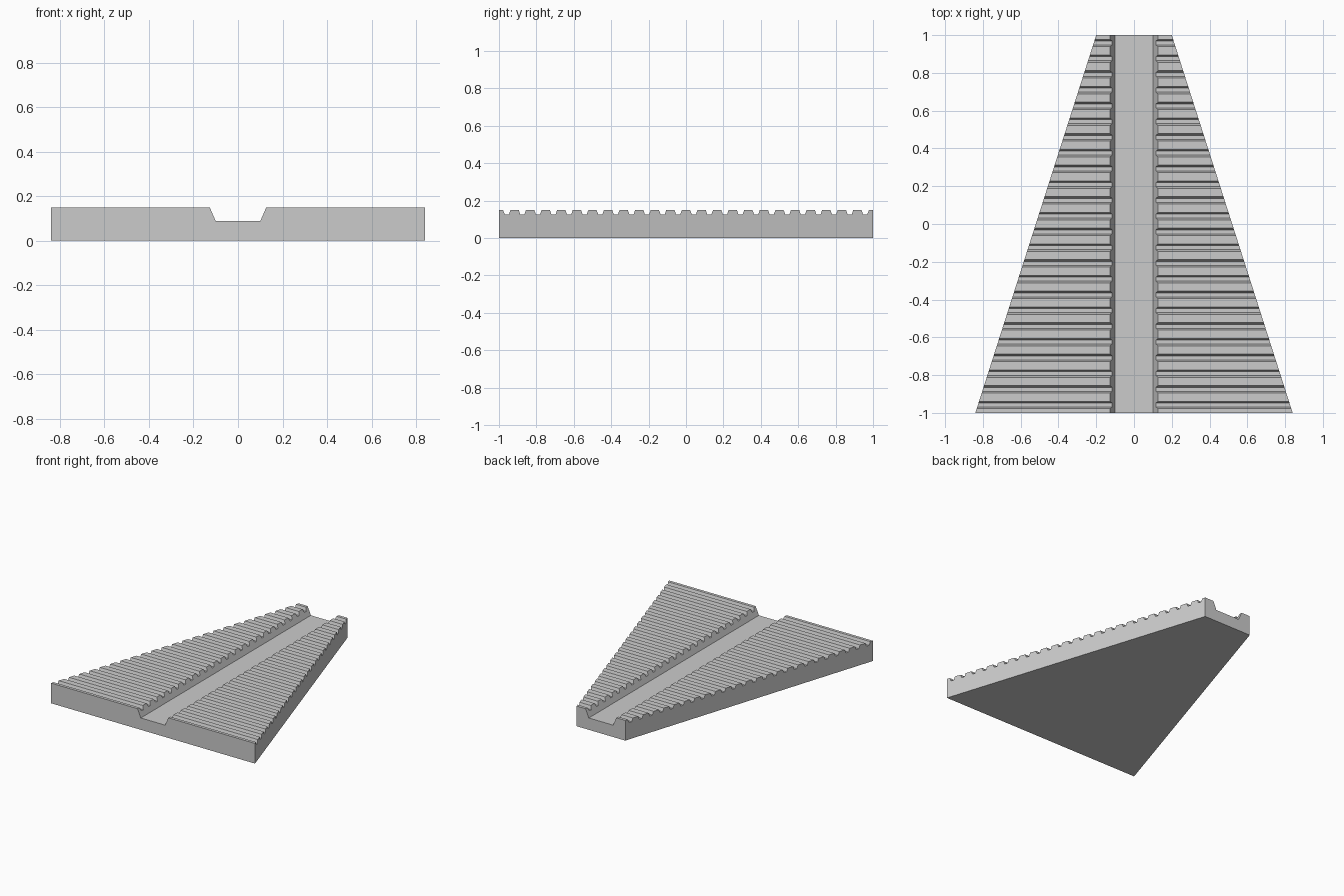
import bpy
import bmesh
from mathutils import Vector

cube = bpy.data.objects.get("Cube")
if cube:
    bpy.data.objects.remove(cube, do_unlink=True)

HEIGHT, VALLEY, FLOOR = 0.15, 0.125, 0.088
TEETH = 24
PITCH = 2 / TEETH
CREST, FOOT = 0.022, 0.031      # half widths of a ridge at its top and foot

grey = bpy.data.materials.new("plain grey")
grey.use_nodes = True
colour = (0.6, 0.6, 0.6, 1)
grey.diffuse_color = colour
grey.node_tree.nodes["Principled BSDF"].inputs["Base Color"].default_value = colour


def prism(name, points, sweep):
    """Extrude a closed outline along the sweep vector."""
    bm = bmesh.new()
    face = bm.faces.new([bm.verts.new(p) for p in points])
    new = bmesh.ops.extrude_face_region(bm, geom=[face])["geom"]
    verts = [v for v in new if isinstance(v, bmesh.types.BMVert)]
    bmesh.ops.translate(bm, verts=verts, vec=Vector(sweep))
    bmesh.ops.recalc_face_normals(bm, faces=bm.faces)
    mesh = bpy.data.meshes.new(name)
    bm.to_mesh(mesh)
    bm.free()
    mesh.materials.append(grey)
    obj = bpy.data.objects.new(name, mesh)
    bpy.context.collection.objects.link(obj)
    return obj


def cut(target, cutter, operation):
    """Apply a boolean and discard its cutter."""
    mod = target.modifiers.new("cut", "BOOLEAN")
    mod.operation = operation
    mod.solver = "EXACT"
    mod.object = cutter
    bpy.context.view_layer.objects.active = target
    bpy.ops.object.modifier_apply(modifier=mod.name)
    bpy.data.objects.remove(cutter, do_unlink=True)


# Ridged slab: a side profile with half ridges at both ends, swept across x
profile = [(-1, 0), (-1, HEIGHT)]
for i in range(TEETH):
    left = -1 + i * PITCH
    right = left + PITCH
    profile += [(left + CREST, HEIGHT), (left + FOOT, VALLEY),
                (right - FOOT, VALLEY), (right - CREST, HEIGHT)]
profile += [(1, HEIGHT), (1, 0)]
slab = prism("ridged_wedge", [(-1, y, z) for y, z in profile], (2, 0, 0))

# Tapered plan outline, narrowing toward the back
taper = [(s * (0.52 - 0.32 * y), y, -0.1)
         for s, y in ((-1, -1.1), (1, -1.1), (1, 1.1), (-1, 1.1))]
cut(slab, prism("taper_cutter", taper, (0, 0, 0.4)), "INTERSECT")

# Central channel with sloping walls
slope = (0.127 - 0.10) / (HEIGHT - FLOOR)
top = 0.10 + slope * (0.2 - FLOOR)
channel = [(-0.10, -1.1, FLOOR), (0.10, -1.1, FLOOR),
           (top, -1.1, 0.2), (-top, -1.1, 0.2)]
cut(slab, prism("channel_cutter", channel, (0, 2.2, 0)), "DIFFERENCE")
